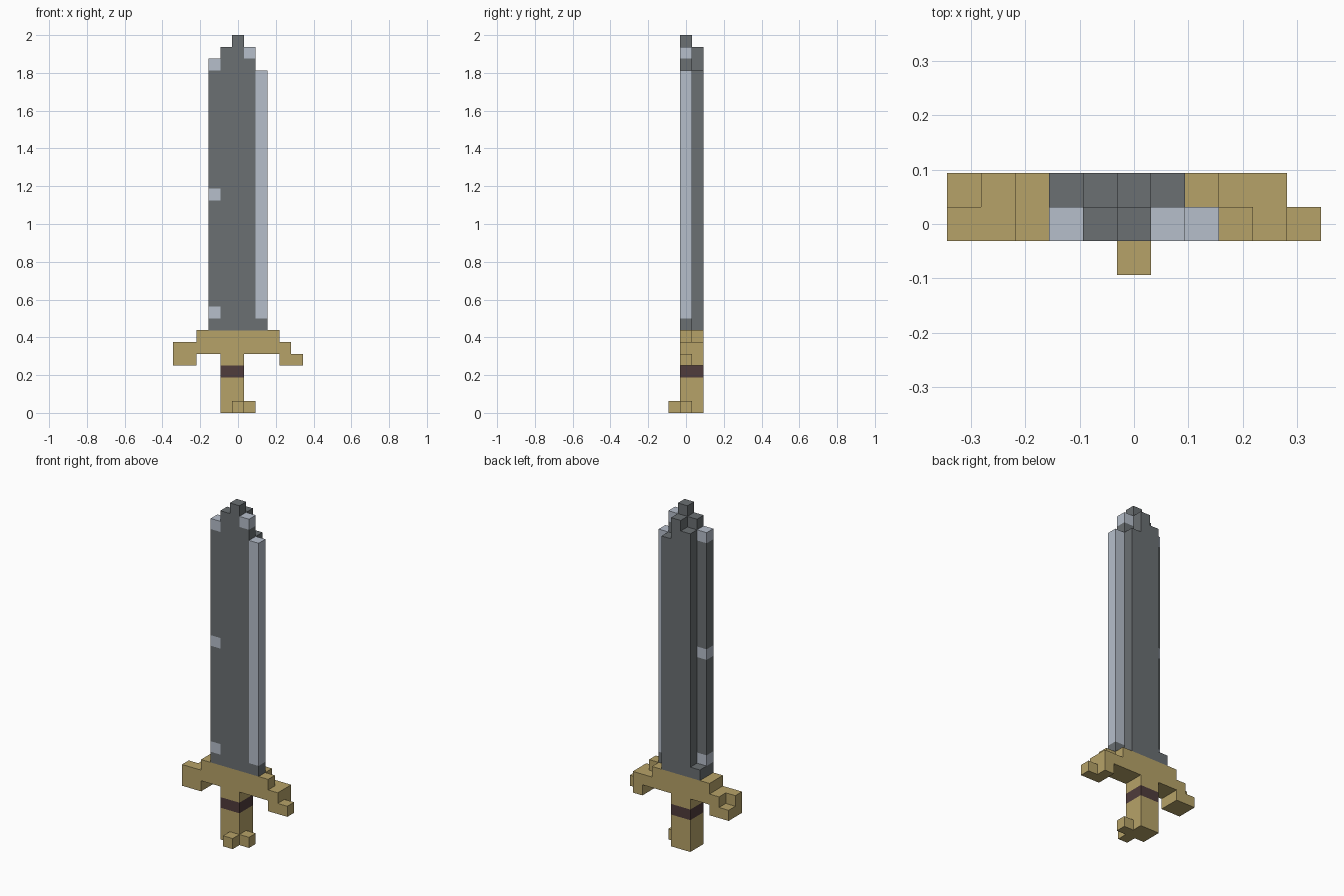
import bpy, bmesh
from mathutils import Vector

if "Cube" in bpy.data.objects:
    bpy.data.objects.remove(bpy.data.objects["Cube"])

U = 1 / 16  # edge length of one block


def material(name, rgb):
    m = bpy.data.materials.new(name)
    m.diffuse_color = (*rgb, 1)
    m.use_nodes = True
    m.node_tree.nodes["Principled BSDF"].inputs["Base Color"].default_value = m.diffuse_color
    return m


STEEL = material("dark_steel", (0.145, 0.16, 0.17))
SILVER = material("bright_silver", (0.47, 0.52, 0.60))
BRASS = material("brass", (0.47, 0.365, 0.14))
LEATHER = material("brown_leather", (0.08, 0.045, 0.045))

# Each part is a list of block ranges (x0, x1, y0, y1, z0, z1), ends included.
# Later parts replace blocks of earlier ones.
PARTS = [
    ("blade", STEEL, [
        (-2, 2, 0, 0, 7, 7), (-2, 1, 1, 1, 7, 7),          # shoulder
        (-2, -2, 0, 0, 8, 28), (-1, 1, 0, 0, 8, 29),       # front layer
        (-1, 0, 0, 0, 30, 30), (0, 0, 0, 0, 31, 31),       # tip
        (-1, 1, 1, 1, 8, 28), (-1, 0, 1, 1, 29, 29),       # back layer
        (0, 0, 1, 1, 30, 30)]),
    ("blade_bright_edge", SILVER, [
        (2, 2, 0, 0, 8, 28), (1, 1, 0, 0, 30, 30),
        (-2, -2, 0, 0, 8, 8), (-2, -2, 0, 0, 18, 18), (-2, -2, 0, 0, 29, 29)]),
    ("guard", BRASS, [
        (-3, 3, 0, 0, 6, 6), (-3, 2, 1, 1, 6, 6),          # top bar
        (-5, 4, 0, 0, 5, 5), (-4, 4, 1, 1, 5, 5),          # middle bar
        (-5, -4, 0, 1, 4, 4),                              # drooping ends
        (4, 5, 0, 0, 4, 4), (4, 4, 1, 1, 4, 4)]),
    ("grip", BRASS, [(-1, 0, 0, 1, 0, 4)]),
    ("grip_band", LEATHER, [(-1, 0, 0, 1, 3, 3)]),
    ("pommel_studs", BRASS, [(0, 0, -1, -1, 0, 0), (1, 1, 0, 0, 0, 0)]),
]

# Fill the block grid
grid = {}
for name, mat, boxes in PARTS:
    for x0, x1, y0, y1, z0, z1 in boxes:
        for x in range(x0, x1 + 1):
            for y in range(y0, y1 + 1):
                for z in range(z0, z1 + 1):
                    grid[x, y, z] = name


def build(name, mat):
    """Make one part from the outward faces of its blocks."""
    bm = bmesh.new()
    for cell, owner in grid.items():
        if owner != name:
            continue
        centre = Vector((cell[0], cell[1], cell[2] + 0.5))
        for axis in range(3):
            for sign in (-1, 1):
                n = Vector((0, 0, 0))
                n[axis] = sign
                if tuple(int(c + d) for c, d in zip(cell, n)) in grid:
                    continue
                a = Vector((0, 0, 0))
                a[(axis + 1) % 3] = 1
                b = n.cross(a)
                corners = (-a - b, a - b, a + b, -a + b)
                bm.faces.new([bm.verts.new((centre + (n + c) / 2) * U) for c in corners])
    bmesh.ops.remove_doubles(bm, verts=bm.verts, dist=U / 100)
    bmesh.ops.dissolve_limit(bm, angle_limit=0.01, verts=bm.verts, edges=bm.edges)
    mesh = bpy.data.meshes.new(name)
    bm.to_mesh(mesh)
    bm.free()
    mesh.materials.append(mat)
    bpy.context.collection.objects.link(bpy.data.objects.new(name, mesh))


for name, mat, _ in PARTS:
    build(name, mat)
